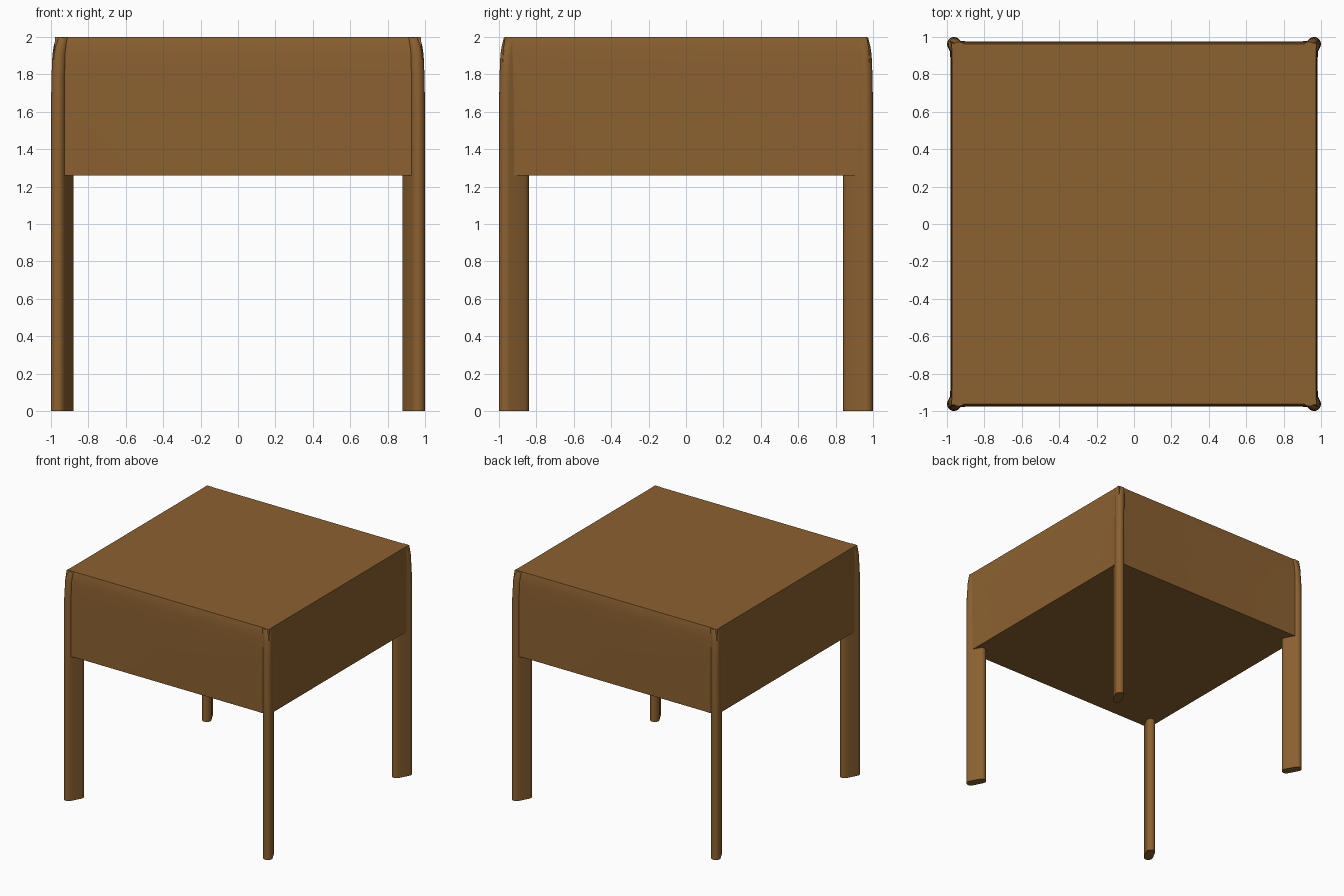
import bpy, bmesh, math
from mathutils import Vector

if "Cube" in bpy.data.objects:
    bpy.data.objects.remove(bpy.data.objects["Cube"])

wood = bpy.data.materials.new("brown wood")
wood.diffuse_color = (0.26, 0.119, 0.030, 1)
wood.use_nodes = True
wood.node_tree.nodes["Principled BSDF"].inputs["Base Color"].default_value = wood.diffuse_color


def loft(name, rings):
    """Skin a stack of equal-length rings and cap both ends."""
    bm = bmesh.new()
    loops = [[bm.verts.new(p) for p in r] for r in rings]
    n = len(loops[0])
    for a, b in zip(loops, loops[1:]):
        for i in range(n):
            j = (i + 1) % n
            bm.faces.new((a[i], a[j], b[j], b[i]))
    bm.faces.new(loops[0][::-1])
    bm.faces.new(loops[-1])
    bmesh.ops.recalc_face_normals(bm, faces=bm.faces)
    me = bpy.data.meshes.new(name)
    bm.to_mesh(me)
    bm.free()
    me.materials.append(wood)
    ob = bpy.data.objects.new(name, me)
    bpy.context.collection.objects.link(ob)
    bpy.ops.object.select_all(action='DESELECT')
    ob.select_set(True)
    bpy.context.view_layer.objects.active = ob
    bpy.ops.object.shade_smooth_by_angle(angle=math.radians(40))
    return ob


def body_ring(z, hx, hy, flare):
    """Square outline whose corners flare out slightly towards the legs."""
    cx, cy, k, m = hx + flare, hy + flare, 0.88, 0.94
    f = flare * 0.35
    quarter = [(hx, k), (hx + f, m), (cx, cy), (m, hy + f), (k, hy)]
    pts = quarter + [(-x, y) for x, y in quarter[::-1]]
    pts += [(-x, -y) for x, y in pts]
    return [(x, y, z) for x, y in pts]


# Deep block top with softly rounded upper edges
loft("table_body", [
    body_ring(1.26, 0.980, 0.975, 0.008),
    body_ring(1.55, 0.981, 0.976, 0.008),
    body_ring(1.80, 0.982, 0.976, 0.006),
    body_ring(1.91, 0.981, 0.975, 0.004),
    body_ring(1.97, 0.978, 0.970, 0.002),
    body_ring(2.00, 0.973, 0.963, 0.004),
])


# Slim stadium-section legs turned towards the middle, merging into the corners
def leg_ring(z, sx, sy, inset):
    r, length = 0.0375, 0.096
    d = Vector((0.47, 0.883))
    outer = Vector((1 - r - inset, 1 - r - inset))
    ang = math.atan2(d.y, d.x)
    pts = []
    for c, start in ((outer, ang - math.pi / 2), (outer - d * length, ang + math.pi / 2)):
        for i in range(11):
            t = start + math.pi * i / 10
            pts.append((sx * (c.x + r * math.cos(t)), sy * (c.y + r * math.sin(t)), z))
    return pts


for fb, sy in (("front", -1), ("back", 1)):
    for side, sx in (("left", -1), ("right", 1)):
        loft(f"{fb}_{side}_leg", [leg_ring(z, sx, sy, i) for z, i in (
            (0, 0), (1.26, 0), (1.6, 0), (1.78, 0.002), (1.9, 0.007),
            (1.95, 0.014), (1.997, 0.026))])
